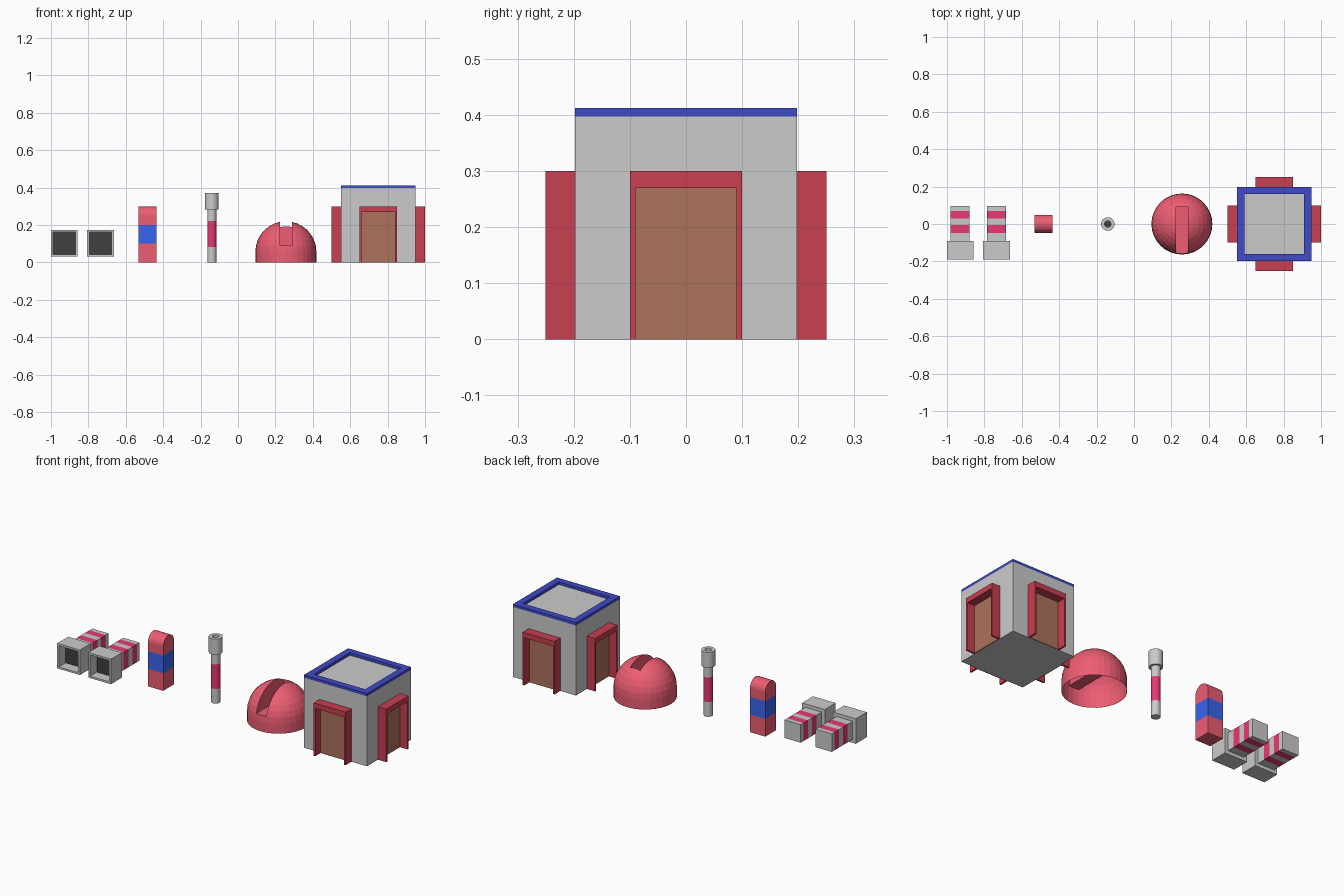
import bpy, bmesh
from math import sin, cos, pi, sqrt
from mathutils import Matrix

if "Cube" in bpy.data.objects:
    bpy.data.objects.remove(bpy.data.objects["Cube"])


def material(name, rgb):
    m = bpy.data.materials.new(name)
    m.diffuse_color = (*rgb, 1)
    m.use_nodes = True
    m.node_tree.nodes["Principled BSDF"].inputs["Base Color"].default_value = m.diffuse_color
    return m


GREY = None
RED = material("red", (0.85, 0.11, 0.17))
STRIPE = material("stripe_red", (0.82, 0.04, 0.16))
BLUE = material("blue", (0.04, 0.13, 0.85))
NAVY = material("navy", (0.05, 0.07, 0.57))
FRAME = material("frame_red", (0.58, 0.05, 0.08))
BROWN = material("door_brown", (0.42, 0.17, 0.11))
BLACK = material("black", (0.05, 0.05, 0.05))


def finish(name, bm, mats, recalc=True):
    if recalc:
        bmesh.ops.recalc_face_normals(bm, faces=bm.faces)
    me = bpy.data.meshes.new(name)
    bm.to_mesh(me)
    bm.free()
    for m in mats:
        me.materials.append(m)
    ob = bpy.data.objects.new(name, me)
    bpy.context.collection.objects.link(ob)
    return ob


def lathe(name, profile, bands, sides=4, matrix=Matrix(), caps=(True, True)):
    """Ring profile (radius, z) with one material per band, plus end caps.
    For four sides the radius is the half width of the square."""
    mats = list(dict.fromkeys(bands))
    bm = bmesh.new()
    k, turn = (sqrt(2), pi / 4) if sides == 4 else (1, 0)
    rings = [[bm.verts.new((r * k * cos(2 * pi * i / sides + turn),
                            r * k * sin(2 * pi * i / sides + turn), z))
              for i in range(sides)] for r, z in profile]
    for a, b, m in zip(rings, rings[1:], bands[1:-1]):
        for i in range(sides):
            j = (i + 1) % sides
            bm.faces.new((a[i], a[j], b[j], b[i])).material_index = mats.index(m)
    if caps[0]:
        bm.faces.new(rings[0][::-1]).material_index = mats.index(bands[0])
    if caps[1]:
        bm.faces.new(rings[-1]).material_index = mats.index(bands[-1])
    bm.transform(matrix)
    return finish(name, bm, mats, recalc=False)


def extrude(name, outline, depth, mat, matrix=Matrix()):
    """Flat outline in xz pushed along +y."""
    bm = bmesh.new()
    f = bm.faces.new([bm.verts.new((x, 0, z)) for x, z in outline])
    new = bmesh.ops.extrude_face_region(bm, geom=[f])["geom"]
    bmesh.ops.translate(bm, vec=(0, depth, 0),
                        verts=[v for v in new if isinstance(v, bmesh.types.BMVert)])
    bm.transform(matrix)
    return finish(name, bm, [mat])


def box(name, lo, hi, mat):
    return extrude(name, [(lo[0], lo[2]), (hi[0], lo[2]), (hi[0], hi[2]), (lo[0], hi[2])],
                   hi[1] - lo[1], mat, Matrix.Translation((0, lo[1], 0)))


# Twin square tubes: striped body with a hollow muzzle facing the front
for side, x in (("left", -0.93), ("right", -0.735)):
    # local z runs toward -y
    place = Matrix.Translation((x, 0, 0.102)) @ Matrix.Rotation(pi / 2, 4, 'X')
    lathe(side + "_tube",
          [(0.051, -0.095), (0.051, -0.07), (0.051, -0.03), (0.051, 0.005),
           (0.051, 0.048), (0.051, 0.092), (0.071, 0.092), (0.071, 0.19),
           (0.06, 0.19), (0.06, 0.13)],
          [GREY, GREY, STRIPE, GREY, STRIPE, GREY, GREY, GREY, GREY, GREY, BLACK],
          4, place)

# Round-topped post with a blue band
post = Matrix.Translation((-0.484, 0.001, 0))
lathe("post_body", [(0.048, 0), (0.048, 0.1), (0.048, 0.2)], [RED, RED, BLUE, RED],
      4, post, (True, False))
arch = [(0.048 * cos(pi * i / 16), 0.25 + 0.048 * sin(pi * i / 16)) for i in range(17)]
extrude("post_top", [(-0.048, 0.2), (0.048, 0.2)] + arch, 0.096, RED,
        post @ Matrix.Rotation(pi / 2, 4, 'Z') @ Matrix.Translation((0, -0.048, 0)))

# Round handle with a red grip and a hollow head
lathe("handle",
      [(0.024, 0), (0.024, 0.083), (0.024, 0.222), (0.024, 0.283), (0.036, 0.283),
       (0.036, 0.371), (0.017, 0.371), (0.017, 0.345)],
      [GREY, GREY, STRIPE, GREY, GREY, GREY, GREY, GREY, BLACK],
      32, Matrix.Translation((-0.14, 0, 0)))

# Dome on a short skirt, with a flat-floored slot cut from the front over the top
R = 0.163
dome_profile = [(R, 0)] + [(R * cos(pi / 2 * i / 8), 0.057 + R * sin(pi / 2 * i / 8))
                           for i in range(8)] + [(0.002, 0.057 + R)]
dome = lathe("dome", dome_profile, [RED] * 11, 32, Matrix.Translation((0.256, 0, 0)))
cutter = box("slot_cutter", (0.224, -0.3, 0.09), (0.288, 0.09, 0.4), RED)
mod = dome.modifiers.new("slot", 'BOOLEAN')
mod.object, mod.operation, mod.solver = cutter, 'DIFFERENCE', 'EXACT'
bpy.context.view_layer.objects.active = dome
bpy.ops.object.modifier_apply(modifier=mod.name)
bpy.data.objects.remove(cutter)
# The underside is open
bm = bmesh.new()
bm.from_mesh(dome.data)
bmesh.ops.delete(bm, geom=[f for f in bm.faces if all(v.co.z < 1e-4 for v in f.verts)],
                 context='FACES')
bm.to_mesh(dome.data)
bm.free()

# Square building with a raised roof rim
centre = Matrix.Translation((0.75, 0, 0))
lathe("building", [(0.198, 0), (0.198, 0.397), (0.198, 0.412), (0.16, 0.412), (0.16, 0.397)],
      [GREY, GREY, NAVY, NAVY, NAVY, GREY], 4, centre)

# A framed doorway on each wall
frame = [(-0.1, 0), (-0.09, 0), (-0.09, 0.27), (0.09, 0.27), (0.09, 0),
         (0.1, 0), (0.1, 0.3), (-0.1, 0.3)]
panel = [(-0.09, 0), (0.09, 0), (0.09, 0.27), (-0.09, 0.27)]
for i, wall in enumerate(("front", "right", "back", "left")):
    turn = centre @ Matrix.Rotation(i * pi / 2, 4, 'Z')
    extrude(wall + "_door_frame", frame, 0.052, FRAME, turn @ Matrix.Translation((0, -0.25, 0)))
    extrude(wall + "_door", panel, 0.006, BROWN, turn @ Matrix.Translation((0, -0.203, 0)))
